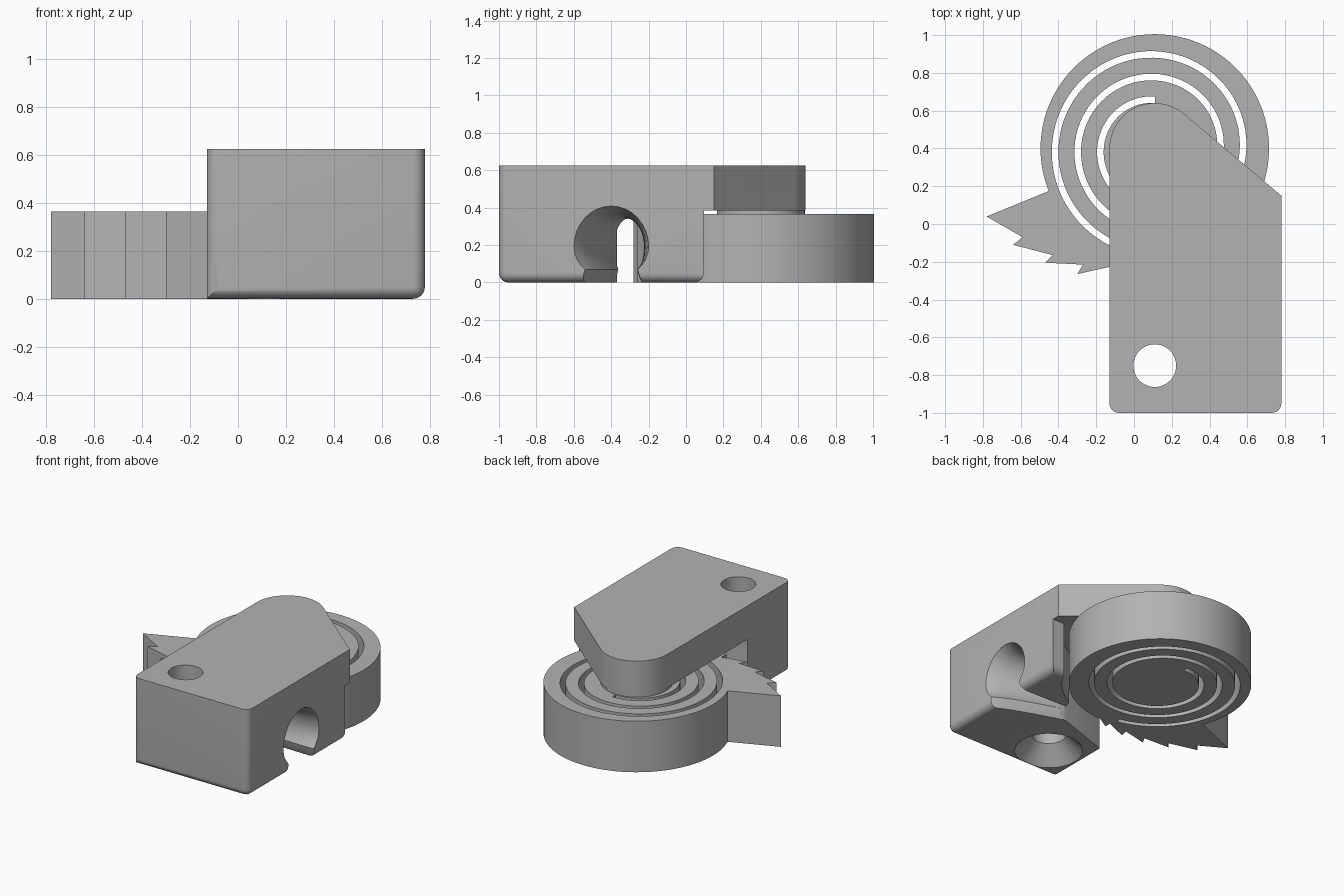
import bpy, bmesh
from math import sin, cos, pi, radians, sqrt
from mathutils import Vector

if "Cube" in bpy.data.objects:
    bpy.data.objects.remove(bpy.data.objects["Cube"])

grey = bpy.data.materials.new("plain_grey")
grey.use_nodes = True
grey.diffuse_color = (0.45, 0.45, 0.45, 1)
grey.node_tree.nodes["Principled BSDF"].inputs["Base Color"].default_value = grey.diffuse_color

CX, CY = 0.11, 0.40          # pivot of the cam
DISC_R, DISC_H = 0.605, 0.365
ARM_Z, TOP = 0.385, 0.625    # underside and top of the arm
LEFT, RIGHT = -0.13, 0.78    # block sides


def make(name, bm):
    bmesh.ops.recalc_face_normals(bm, faces=bm.faces)
    mesh = bpy.data.meshes.new(name)
    bm.to_mesh(mesh)
    bm.free()
    ob = bpy.data.objects.new(name, mesh)
    bpy.context.collection.objects.link(ob)
    mesh.materials.append(grey)
    return ob


def loft(name, rings, closed=False):
    """Skin equal-sized rings of points; cap the ends with polygons."""
    bm = bmesh.new()
    vs = [[bm.verts.new(p) for p in r] for r in rings]
    n = len(rings[0])
    pairs = list(zip(vs, vs[1:]))
    for a, b in pairs:
        for i in range(n):
            j = (i + 1) % n
            bm.faces.new((a[i], a[j], b[j], b[i]))
    bm.faces.new(vs[0][::-1])
    bm.faces.new(vs[-1])
    return make(name, bm)


def prism(name, pts, z0, z1):
    return loft(name, [[(x, y, z) for x, y in pts] for z in (z0, z1)])


def arc(r, a0, a1, n, cx=CX, cy=CY):
    angles = [radians(a0 + (a1 - a0) * i / n) for i in range(n + 1)]
    return [(cx + r * cos(a), cy + r * sin(a)) for a in angles]


def combine(ob, tool, operation):
    mod = ob.modifiers.new("combine", "BOOLEAN")
    mod.operation, mod.object, mod.solver = operation, tool, "EXACT"
    mod.use_self = False
    bpy.context.view_layer.update()
    ev = ob.evaluated_get(bpy.context.evaluated_depsgraph_get())
    mesh = bpy.data.meshes.new_from_object(ev)
    ob.modifiers.clear()
    ob.data = mesh
    bpy.data.objects.remove(tool)


def smooth(ob, angle=30):
    bpy.ops.object.select_all(action="DESELECT")
    ob.select_set(True)
    bpy.context.view_layer.objects.active = ob
    bpy.ops.object.shade_smooth_by_angle(angle=radians(angle))


# Clamp body: stepped side profile with rounded lower edges
profile = [(-1, 0), (0.095, 0), (0.095, ARM_Z), (0.7, ARM_Z), (0.7, TOP), (-1, TOP)]
body = loft("clamp_body", [[(x, y, z) for y, z in profile] for x in (LEFT, RIGHT)])
bm = bmesh.new()
bm.from_mesh(body.data)


def rounded(e):
    a, b = (v.co for v in e.verts)
    m = (a + b) / 2
    front_corner = abs(a.z - b.z) > 0.1 and m.y < -0.9
    low_edge = max(a.z, b.z) < 0.01 and m.x > LEFT + 0.01
    return front_corner or low_edge


bmesh.ops.bevel(bm, geom=[e for e in bm.edges if rounded(e)], offset=0.05,
                segments=6, profile=0.5, affect="EDGES")
bmesh.ops.recalc_face_normals(bm, faces=bm.faces)
bm.to_mesh(body.data)
bm.free()

# Arm outline: slanted side running into the rounded pivot end
slope = (0.15 - 0.585) / (0.78 - 0.263)
outline = [(-0.3, -1.2), (0.9, -1.2), (0.9, 0.15 + 0.12 * slope)]
outline += arc(0.24, 50, 180, 32) + [(-0.3, 0.35)]
combine(body, prism("arm_outline", outline, -0.1, 0.8), "INTERSECT")

# Pocket for the cam, open to the side and the rear
pocket = [(-0.3, -0.575), (LEFT, -0.51), (0.28, -0.37), (0.34, -0.37), (0.40, -0.22)]
pocket += arc(0.65, -62, -20, 20) + [(0.72, 0.3), (0.72, 0.9), (-0.3, 0.9)]
combine(body, prism("cam_pocket", pocket, -0.1, ARM_Z), "DIFFERENCE")

# Rope channel: arched tunnel with a mouth flared outwards
rings = []
for i in range(13):
    t = i / 12
    flare = 1 - sqrt(max(0, 1 - t * t * 0.98))
    x = 0.30 + (RIGHT + 0.001 - 0.30) * t
    y0, y1 = -0.37 - 0.17 * t - 0.07 * flare, -0.225 + 0.03 * flare
    top = 0.34 + 0.08 * flare
    cy, ry, cz = (y0 + y1) / 2, (y1 - y0) / 2, 0.19
    ring = []
    for k in range(25):
        a = radians(-45 + 270 * k / 24)
        rz = top - cz if sin(a) > 0 else 0.17
        squeeze = 1 if sin(a) > 0 else 0.0
        ring.append((x, cy + ry * cos(a), cz + rz * sin(a)))
    # lips below the tunnel open out towards the underside
    lo, hi = ring[-1][1], ring[0][1]
    ring += [(x, lo - 0.01, 0.03), (x, lo - 0.05, -0.05), (x, hi + 0.05, -0.05), (x, hi + 0.01, 0.03)]
    rings.append(ring)
rings.append([(RIGHT + 0.1, y, z) for _, y, z in rings[-1]])
combine(body, loft("rope_channel", rings), "DIFFERENCE")

# Countersunk screw hole
hole = [[(x, y, z) for x, y in arc(r, 0, 360 - 7.5, 47, 0.11, -0.75)]
        for r, z in ((0.245, -0.02), (0.113, 0.12), (0.113, 0.8))]
combine(body, loft("screw_hole", hole), "DIFFERENCE")
smooth(body)

# Spring cam: disc with a toothed lever
cam = prism("spring_cam", arc(DISC_R, 0, 360 - 3.75, 95), 0, DISC_H)
teeth = [(-0.45, 0.175), (-0.78, 0.04), (-0.59, -0.07), (-0.64, -0.11), (-0.43, -0.165),
         (-0.47, -0.205), (-0.27, -0.215), (-0.30, -0.265), (-0.12, -0.225),
         (-0.13, -0.28), (0.03, -0.215), (0.03, -0.26), (0.16, -0.18)]
lever = teeth + arc(0.57, 265, 205, 12)
combine(cam, prism("toothed_lever", lever, 0, DISC_H), "UNION")

# Spiral slot, about two and a half turns
sides = ([], [])
steps = 200
for i in range(steps + 1):
    deg = -630 + 890 * i / steps
    r = 0.4975 + 0.12 * (deg - 90) / 360
    a = radians(deg)
    for side, w in zip(sides, (-0.0175, 0.0175)):
        side.append((CX + (r + w) * cos(a), CY + (r + w) * sin(a)))
slot = [[(*p, -0.1), (*q, -0.1), (*q, 0.5), (*p, 0.5)] for p, q in zip(*sides)]
combine(cam, loft("spiral_slot", slot), "DIFFERENCE")
smooth(cam)

# Pivot pad joining the cam to the arm
pad = prism("pivot_pad", arc(0.235, 0, 360 - 7.5, 47), DISC_H - 0.01, ARM_Z + 0.01)
smooth(pad)
